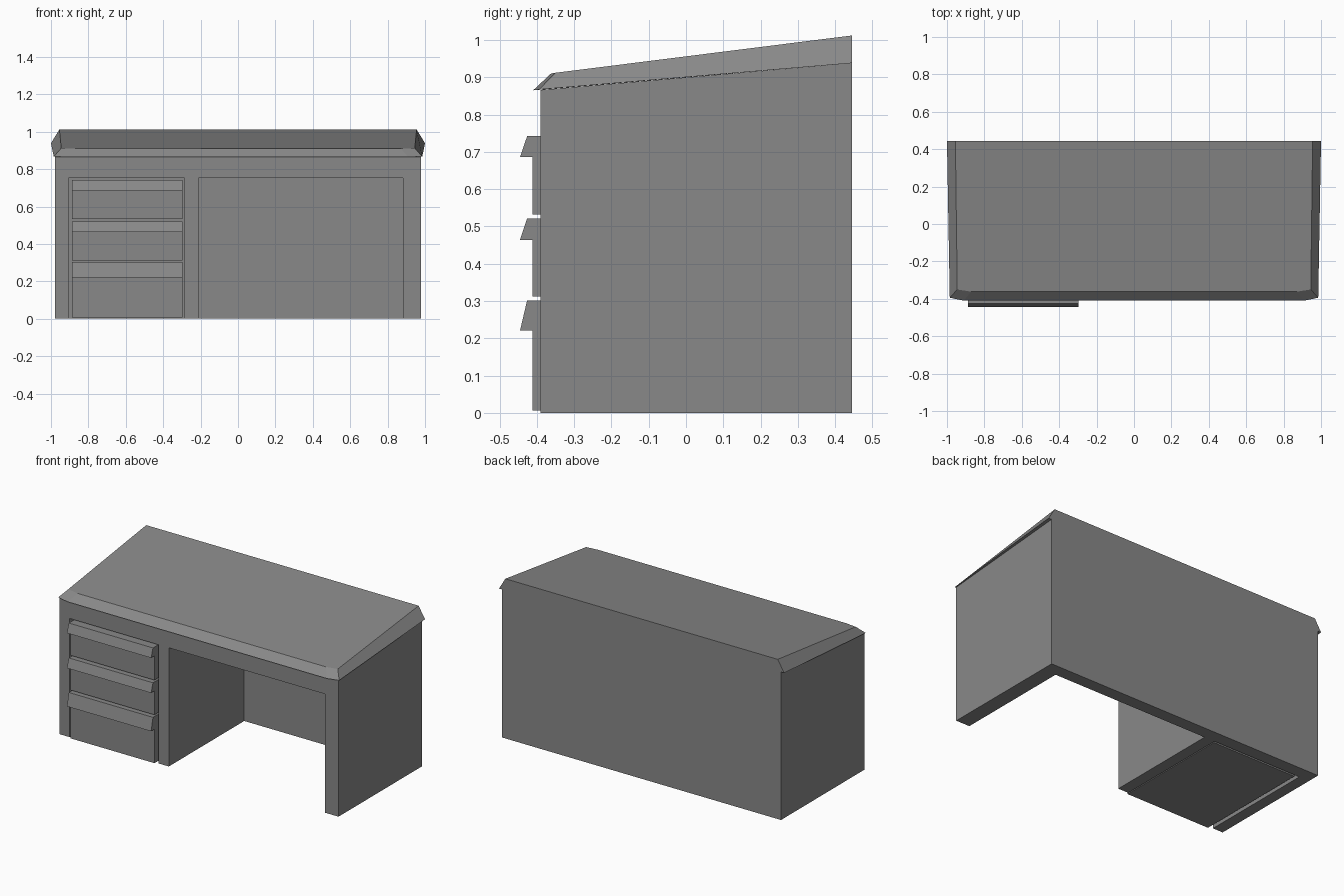
import bpy, bmesh

cube = bpy.data.objects.get("Cube")
if cube:
    bpy.data.objects.remove(cube, do_unlink=True)

grey = bpy.data.materials.new("plain grey")
grey.use_nodes = True
COLOUR = (0.25, 0.25, 0.25, 1)
grey.diffuse_color = COLOUR
grey.node_tree.nodes["Principled BSDF"].inputs["Base Color"].default_value = COLOUR


def loft(name, ring_a, ring_b):
    """Closed solid between two matching rings of points."""
    bm = bmesh.new()
    a = [bm.verts.new(p) for p in ring_a]
    b = [bm.verts.new(p) for p in ring_b]
    bm.faces.new(a)
    bm.faces.new(b)
    for i in range(len(a)):
        j = (i + 1) % len(a)
        bm.faces.new((a[i], a[j], b[j], b[i]))
    bmesh.ops.recalc_face_normals(bm, faces=bm.faces)
    mesh = bpy.data.meshes.new(name)
    bm.to_mesh(mesh)
    bm.free()
    mesh.materials.append(grey)
    obj = bpy.data.objects.new(name, mesh)
    bpy.context.collection.objects.link(obj)
    return obj


def prism(name, profile, x0, x1):
    """Extrude a (y, z) side profile along x."""
    return loft(name, [(x0, y, z) for y, z in profile],
                [(x1, y, z) for y, z in profile])


def mirrored(points):
    """Continue a left-hand run of points with its mirror image."""
    return points + [(-x, y, z) for x, y, z in reversed(points)]


# Carcass with a sloping top
body = prism("desk_body", [(-.39, 0), (.445, 0), (.445, .938), (-.39, .866)], -.978, .978)

# Drawer bay and knee space, open at the front and underneath
bay = [(-.6, -.2), (.365, -.2), (.365, .752), (-.6, .752)]
for name, x0, x1 in (("drawer_bay_cutter", -.907, -.285), ("knee_space_cutter", -.212, .882)):
    cutter = prism(name, bay, x0, x1)
    cutter.hide_render = True
    mod = body.modifiers.new(name, 'BOOLEAN')
    mod.operation = 'DIFFERENCE'
    mod.solver = 'EXACT'
    mod.object = cutter
    bpy.context.view_layer.objects.active = body
    bpy.ops.object.modifier_apply(modifier=name)
    bpy.data.objects.remove(cutter, do_unlink=True)

# Sloping desktop with a flared rim at the front and sides
rim = mirrored([(-1, .445, .938), (-.985, -.394, .867), (-.91, -.41, .865)])
top = mirrored([(-.955, .445, 1.012), (-.945, -.35, .912), (-.87, -.362, .91)])
loft("desktop", rim, top)

# Drawers, each with a wedge-shaped pull along its top edge
for name, low, pull, high in (("top_drawer", .532, .686, .742),
                              ("middle_drawer", .312, .464, .521),
                              ("bottom_drawer", .006, .221, .302)):
    prism(name, [(.345, low), (.345, high), (-.426, high), (-.445, pull),
                 (-.411, pull), (-.411, low)], -.888, -.298)
